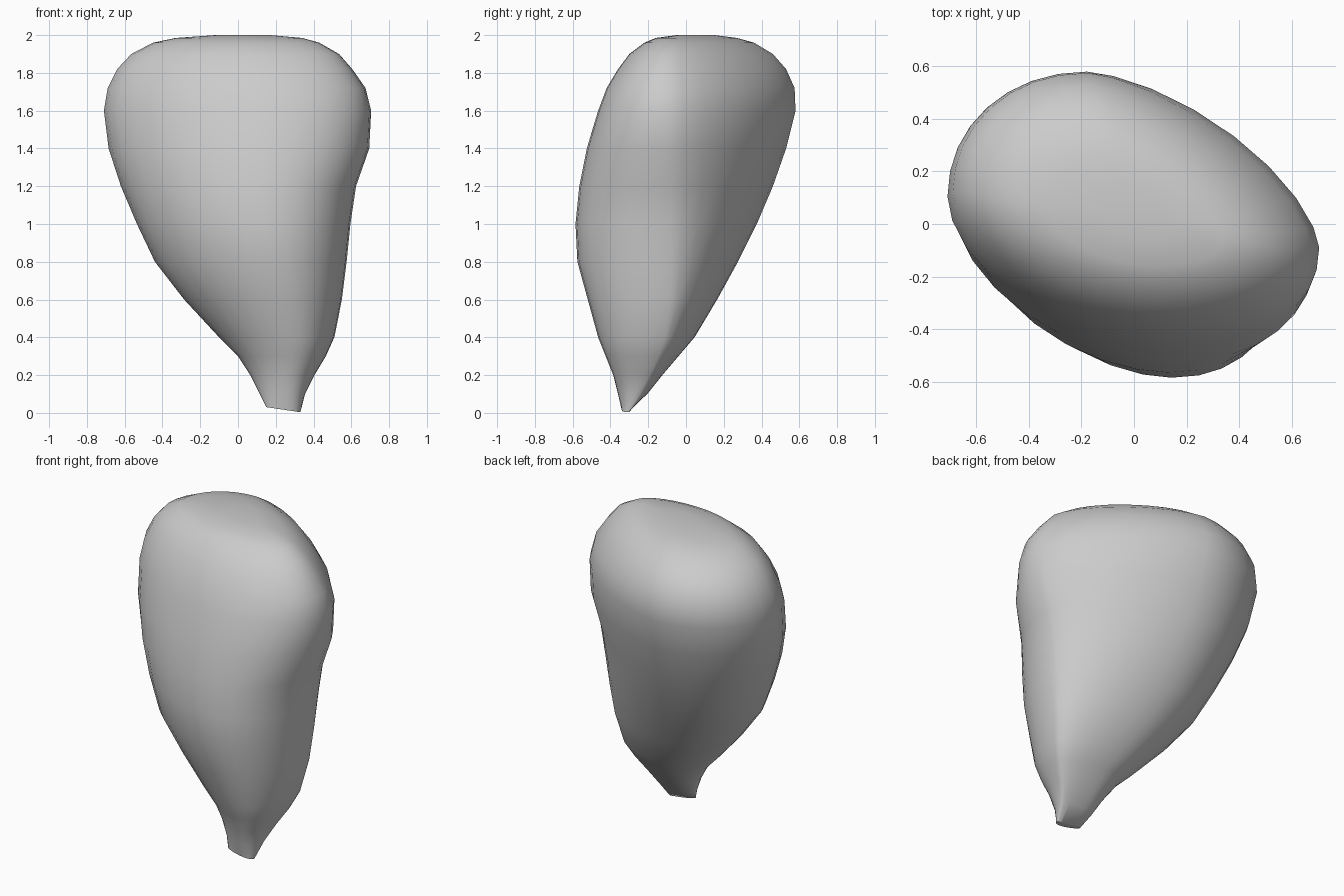
import bpy
import bmesh
from math import cos, sin, pi, radians

cube = bpy.data.objects.get("Cube")
if cube:
    bpy.data.objects.remove(cube, do_unlink=True)

# One plain grey colour
grey = bpy.data.materials.new("plain grey")
grey.use_nodes = True
colour = (0.6, 0.6, 0.6, 1.0)
grey.diffuse_color = colour
grey.node_tree.nodes["Principled BSDF"].inputs["Base Color"].default_value = colour

# Cross-sections from tip to crown: height, left, right, front, back
SECTIONS = [
    (.02, .15, .33, -.34, -.295),
    (.1, .115, .355, -.36, -.205),
    (.2, .065, .405, -.385, -.125),
    (.3, 0, .465, -.425, -.04),
    (.4, -.1, .51, -.465, .045),
    (.6, -.285, .55, -.52, .165),
    (.8, -.44, .575, -.575, .275),
    (1, -.535, .595, -.585, .375),
    (1.2, -.62, .625, -.565, .46),
    (1.4, -.685, .695, -.525, .53),
    (1.6, -.71, .705, -.465, .58),
    (1.72, -.69, .675, -.42, .575),
    (1.82, -.64, .605, -.36, .53),
    (1.9, -.565, .535, -.3, .46),
    (1.96, -.45, .43, -.22, .36),
    (1.985, -.33, .34, -.16, .27),
    (2, -.12, .17, -.05, .15),
]
SEGMENTS = 32


def skewed_oval(height, left, right, front, back):
    """Oval inside a box, its four extreme points shifted so that it leans."""
    mid_x, half_x = (left + right) / 2, (right - left) / 2
    mid_y, half_y = (front + back) / 2, (back - front) / 2
    # The side edges sit further back near the tip
    right_y = mid_y + half_y * (.6 - .55 * height)
    left_y = mid_y + half_y * (.25 - .1 * height)
    for i in range(SEGMENTS):
        angle = 2 * pi * i / SEGMENTS
        c, s = cos(angle), sin(angle)
        # Each quarter has its own fullness: higher power is flatter
        if s >= 0:
            power = 1 + .2 * height if c >= 0 else .97
        else:
            power = .9 if c >= 0 else 1.12
        peak_x = mid_x + half_x * (-.25 if s >= 0 else .2)
        peak_y = right_y if c >= 0 else left_y
        side_x = right if c >= 0 else left
        side_y = back if s >= 0 else front
        yield (peak_x + (side_x - peak_x) * abs(c) ** power,
               peak_y + (side_y - peak_y) * abs(s) ** power)


# Kernel body, lofted through the sections
bm = bmesh.new()
rings = []
for height, *box in SECTIONS:
    outline = skewed_oval(height, *box)
    rings.append([bm.verts.new((x, y, height)) for x, y in outline])

# Slanted cut across the tip
for vert in rings[0]:
    vert.co.z = max(0, .02 - .15 * (vert.co.x - .22))

for lower, upper in zip(rings, rings[1:]):
    for i in range(SEGMENTS):
        j = (i + 1) % SEGMENTS
        bm.faces.new((lower[i], lower[j], upper[j], upper[i]))
bm.faces.new(rings[-1])
bm.faces.new(reversed(rings[0]))
bmesh.ops.recalc_face_normals(bm, faces=bm.faces)

mesh = bpy.data.meshes.new("kernel_body")
bm.to_mesh(mesh)
bm.free()
body = bpy.data.objects.new("kernel_body", mesh)
body.data.materials.append(grey)
bpy.context.collection.objects.link(body)

# Smooth skin with a crisp edge at the tip
bpy.context.view_layer.objects.active = body
body.select_set(True)
bpy.ops.object.shade_smooth_by_angle(angle=radians(50))
